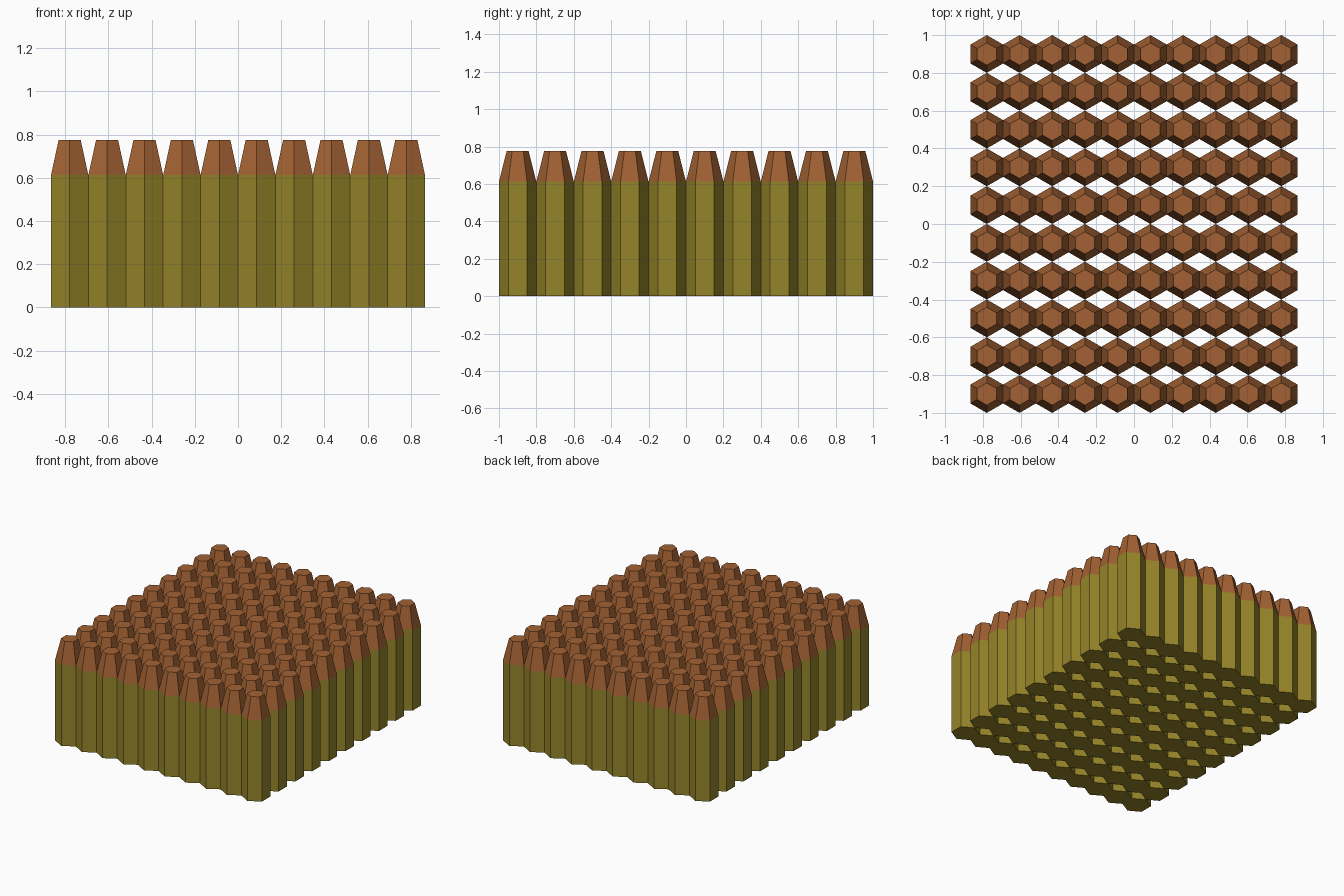
import bpy, bmesh
from math import sin, cos, pi, sqrt

if "Cube" in bpy.data.objects:
    bpy.data.objects.remove(bpy.data.objects["Cube"])

N = 10                      # posts per row and column
R = 0.1                     # post radius, corners pointing along y
R_TOP = 0.059               # tip radius
Z_JOINT, Z_TOP = 0.612, 0.775
DX, DY = R * sqrt(3), R * 2


def material(name, color):
    mat = bpy.data.materials.new(name)
    mat.diffuse_color = (*color, 1)
    mat.use_nodes = True
    mat.node_tree.nodes["Principled BSDF"].inputs["Base Color"].default_value = mat.diffuse_color
    return mat


def hex_frustum_grid(name, r0, z0, r1, z1, cap_bottom, mat):
    """Six-sided tapered prism repeated over the grid with arrays."""
    bm = bmesh.new()
    x0, y0 = -DX * (N - 1) / 2, -DY * (N - 1) / 2
    low, high = [
        [bm.verts.new((x0 + r * sin(i * pi / 3), y0 + r * cos(i * pi / 3), z))
         for i in range(6)]
        for r, z in ((r0, z0), (r1, z1))]
    for i in range(6):
        j = (i + 1) % 6
        bm.faces.new((low[j], low[i], high[i], high[j]))
    # cap only the exposed end; the joint stays open
    if cap_bottom:
        bm.faces.new(low)
    else:
        bm.faces.new(high[::-1])
    mesh = bpy.data.meshes.new(name)
    bm.to_mesh(mesh)
    bm.free()
    mesh.materials.append(mat)
    obj = bpy.data.objects.new(name, mesh)
    bpy.context.collection.objects.link(obj)
    for axis, step in (("columns", (DX, 0, 0)), ("rows", (0, DY, 0))):
        arr = obj.modifiers.new(axis, 'ARRAY')
        arr.count = N
        arr.use_relative_offset = False
        arr.use_constant_offset = True
        arr.constant_offset_displace = step
    return obj


olive = material("olive", (0.30, 0.23, 0.022))
brown = material("brown", (0.36, 0.12, 0.033))

# Straight hexagonal posts
hex_frustum_grid("posts", R, 0, R, Z_JOINT, True, olive)
# Tapered flat-topped tips
hex_frustum_grid("post_tips", R, Z_JOINT, R_TOP, Z_TOP, False, brown)
